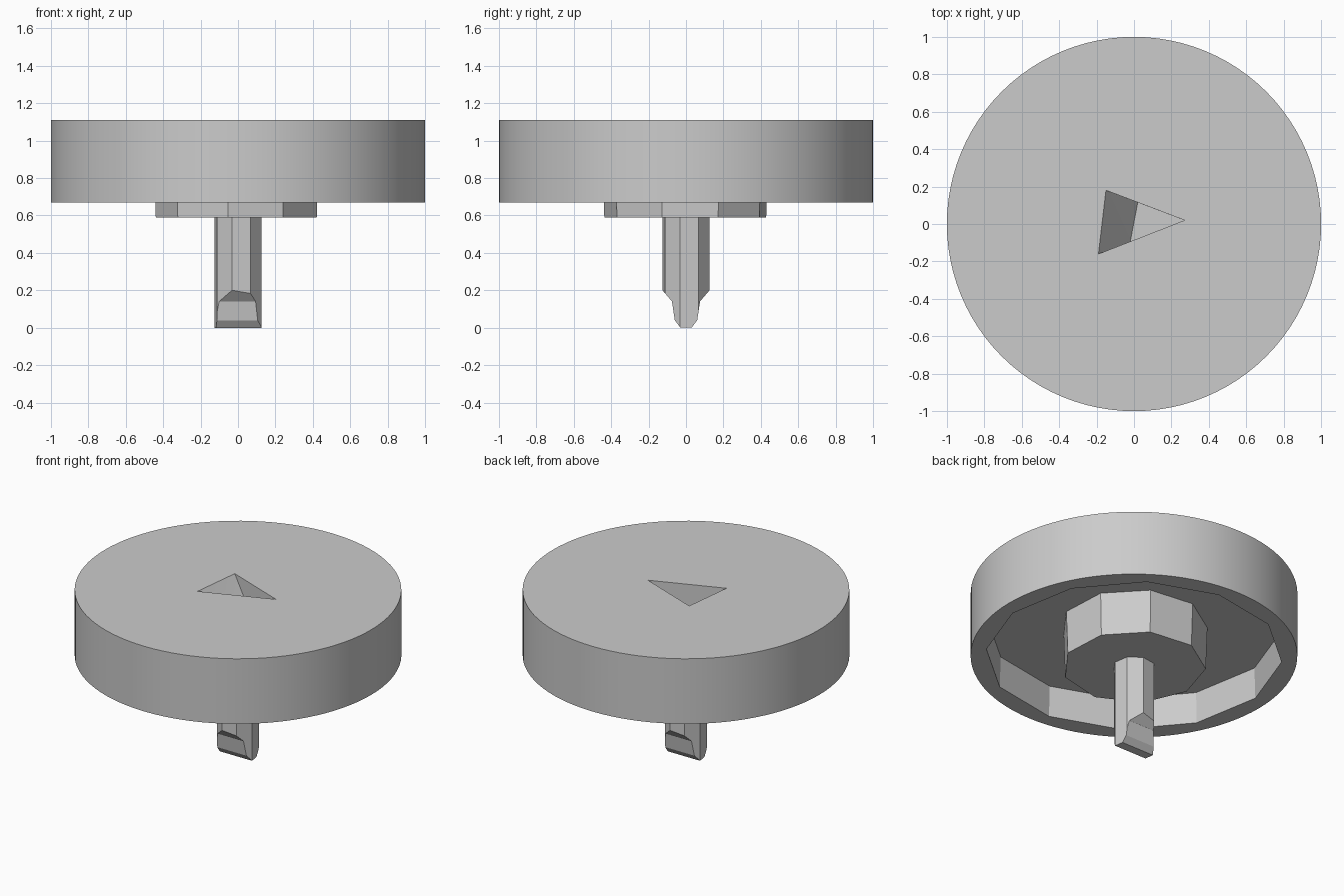
import bpy, bmesh
from math import cos, sin, radians

if "Cube" in bpy.data.objects:
    bpy.data.objects.remove(bpy.data.objects["Cube"])

grey = bpy.data.materials.new("plain grey")
grey.use_nodes = True
COLOUR = (0.6, 0.6, 0.6, 1)
grey.diffuse_color = COLOUR
grey.node_tree.nodes["Principled BSDF"].inputs["Base Color"].default_value = COLOUR


def hull(name, points):
    """Convex solid around the given points."""
    bm = bmesh.new()
    for p in points:
        bm.verts.new(p)
    bmesh.ops.convex_hull(bm, input=bm.verts)
    bmesh.ops.dissolve_limit(bm, angle_limit=radians(0.5), verts=bm.verts, edges=bm.edges)
    bmesh.ops.recalc_face_normals(bm, faces=bm.faces)
    mesh = bpy.data.meshes.new(name)
    bm.to_mesh(mesh)
    bm.free()
    mesh.materials.append(grey)
    obj = bpy.data.objects.new(name, mesh)
    bpy.context.collection.objects.link(obj)
    return obj


def ring(sides, radius, z, turn=0):
    angles = [radians(turn + 360 * i / sides) for i in range(sides)]
    return [(radius * cos(a), radius * sin(a), z) for a in angles]


def boolean(obj, cutter, operation):
    """Apply a boolean and discard its cutter."""
    mod = obj.modifiers.new("cut", 'BOOLEAN')
    mod.operation, mod.object, mod.solver = operation, cutter, 'EXACT'
    bpy.context.view_layer.objects.active = obj
    bpy.ops.object.modifier_apply(modifier=mod.name)
    bpy.data.objects.remove(cutter)


BASE, TOP, CEILING, POCKET = 0.67, 1.11, 0.88, 0.89

# Round knob body, hollow underneath
body = hull("knob_body", ring(96, 1, BASE) + ring(96, 1, TOP))
cavity = hull("cavity_cutter", ring(12, 0.91, BASE - 0.1, -5) + ring(12, 0.90, CEILING, -5))
boolean(body, cavity, 'DIFFERENCE')

# Triangular pointer recess: ramp from the wide end, flat floor to the tip
wide_a, wide_b, tip = (-0.15, 0.18), (-0.19, -0.16), (0.27, 0.02)
floor = [(0.02, 0.115), (-0.02, -0.094), tip]
recess = hull("recess_cutter",
              [(*p, TOP + 0.1) for p in (wide_a, wide_b, tip)]
              + [(*p, TOP) for p in (wide_a, wide_b)]
              + [(*p, POCKET) for p in floor])
boolean(body, recess, 'DIFFERENCE')

# Nine-sided hub inside the cavity
hub = hull("hub", ring(9, 0.44, 0.59, 23) + ring(9, 0.45, CEILING + 0.004, 23))

# Eight-sided shaft, trimmed to a flat blade at the tip
shaft = hull("shaft", ring(8, 0.13, 0, 31) + ring(8, 0.13, 0.6, 31))
blade = [(0.03, -0.0), (0.06, 0.04), (0.075, 0.14)]
trim = hull("blade_cutter", [(x, s * y, z) for x in (-0.2, 0.2) for s in (-1, 1)
                             for y, z in blade + [(0.075, 0.7)]])
shoulder = hull("shoulder", ring(8, 0.13, 0.1, 31) + ring(8, 0.13, 0.6, 31))
slope = hull("shoulder_cutter", [(x, s * y, z) for x in (-0.2, 0.2) for s in (-1, 1)
                                 for y, z in [(0.07, 0.135), (0.13, 0.205), (0.2, 0.29), (0.2, 0.7)]])
boolean(shaft, trim, 'INTERSECT')
boolean(shoulder, slope, 'INTERSECT')
boolean(shaft, shoulder, 'UNION')

# Smooth the round wall, keep every other edge crisp
bpy.ops.object.select_all(action='DESELECT')
body.select_set(True)
bpy.context.view_layer.objects.active = body
bpy.ops.object.shade_smooth_by_angle(angle=radians(20))
